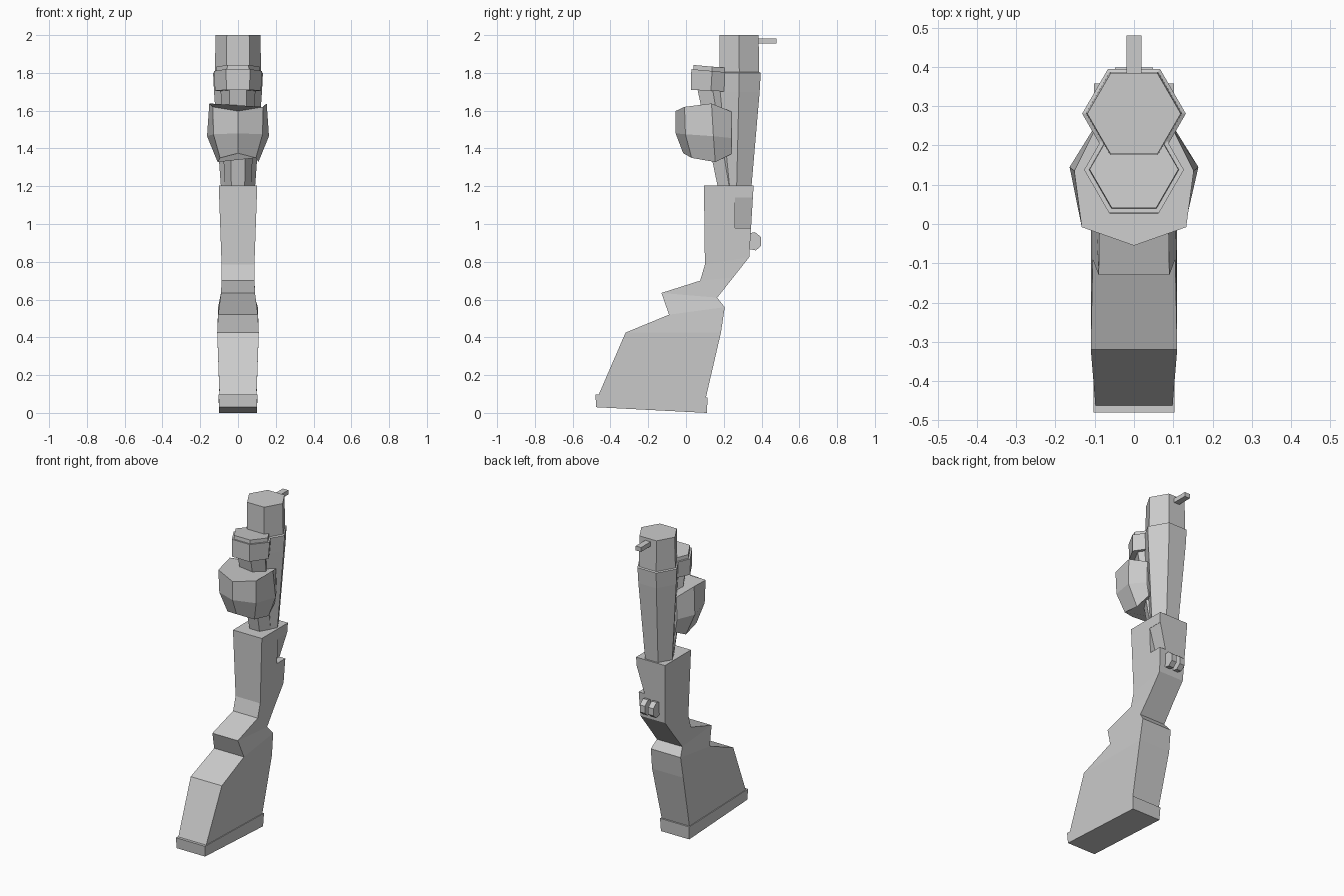
import bpy, bmesh, math

if "Cube" in bpy.data.objects:
    bpy.data.objects.remove(bpy.data.objects["Cube"])


def loft(name, rings):
    """Skin a stack of equal-length rings and cap both ends."""
    bm = bmesh.new()
    loops = [[bm.verts.new(p) for p in ring] for ring in rings]
    n = len(loops[0])
    for a, b in zip(loops, loops[1:]):
        for i in range(n):
            j = (i + 1) % n
            bm.faces.new((a[i], a[j], b[j], b[i]))
    bm.faces.new(loops[0][::-1])
    bm.faces.new(loops[-1])
    bmesh.ops.recalc_face_normals(bm, faces=bm.faces)
    mesh = bpy.data.meshes.new(name)
    bm.to_mesh(mesh)
    bm.free()
    obj = bpy.data.objects.new(name, mesh)
    bpy.context.collection.objects.link(obj)
    return obj


def slab(front, back, hw):
    """Four-sided ring from a front and a back (y, z) point."""
    (fy, fz), (by, bz) = front, back
    return [(-hw, fy, fz), (hw, fy, fz), (hw, by, bz), (-hw, by, bz)]


def hexagon(z, r, cy, tilt=0.0):
    """Six-sided ring with flats facing front and back."""
    pts = []
    for i in range(6):
        a = i * math.pi / 3
        dy = r * math.sin(a)
        pts.append((r * math.cos(a), cy + dy, z - tilt * dy))
    return pts


def mirrored(half):
    """Close a half ring (first point on x = 0) across the x axis."""
    return half + [(-x, y, z) for x, y, z in reversed(half[1:])]


# Butt plate
loft("butt_plate", [slab((-.475, .03), (.11, 0), .10),
                    slab((-.48, .098), (.115, .082), .103)])

# Stock, grip and receiver
stock = loft("stock_and_receiver", [
    slab((-.465, .09), (.105, .08), .098),
    slab((-.32, .425), (.185, .425), .11),
    slab((-.09, .52), (.205, .56), .105),
    slab((-.13, .635), (.165, .61), .09),
    slab((.075, .70), (.25, .717), .087),
    slab((.10, .785), (.335, .825), .087),
    slab((.095, 1.205), (.358, 1.205), .102)])

# Sloped ejection notch in the right rear corner
wedge = [(.098, 1.14), (.2, 1.14), (.2, .98), (.052, .98)]
cutter = loft("notch_cutter", [[(x, y, z) for x, z in wedge] for y in (.26, .5)])
cutter.hide_render = True
mod = stock.modifiers.new("notch", 'BOOLEAN')
mod.operation, mod.solver, mod.object = 'DIFFERENCE', 'EXACT', cutter
bpy.context.view_layer.objects.active = stock
bpy.ops.object.modifier_apply(modifier=mod.name)
bpy.data.objects.remove(cutter)

# Pair of triggers
trigger = [(.33, .95), (.365, .957), (.398, .93), (.398, .885), (.37, .86), (.33, .868)]
for side, cx in (("left", -.03), ("right", .03)):
    loft("trigger_" + side, [[(cx + d, y, z) for y, z in trigger] for d in (-.018, .018)])

# Barrel with stepped muzzle
loft("barrel", [hexagon(1.19, .09, .268), hexagon(1.70, .127, .28),
                hexagon(1.80, .132, .281), hexagon(1.805, .122, .282),
                hexagon(2.0, .119, .281)])

# Front sight
loft("front_sight", [slab((.37, 1.955), (.48, 1.955), .019),
                     slab((.37, 1.983), (.48, 1.983), .019)])

# Magazine tube with collar and tilted cap
loft("magazine_tube", [hexagon(1.19, .07, .23), hexagon(1.73, .093, .138)])
loft("magazine_collar", [hexagon(1.705, .122, .132, .05), hexagon(1.81, .127, .138, .09)])
loft("magazine_cap", [hexagon(1.80, .115, .138, .09), hexagon(1.833, .113, .139, .09)])

# Faceted pump handle
loft("pump_handle", [
    mirrored([(0, -.015, 1.375), (.095, .03, 1.35), (.108, .155, 1.328), (.09, .24, 1.37)]),
    mirrored([(0, -.055, 1.48), (.13, -.003, 1.475), (.164, .145, 1.465), (.105, .24, 1.455)]),
    mirrored([(0, -.055, 1.598), (.133, -.008, 1.62), (.152, .135, 1.638), (.10, .24, 1.595)])])
